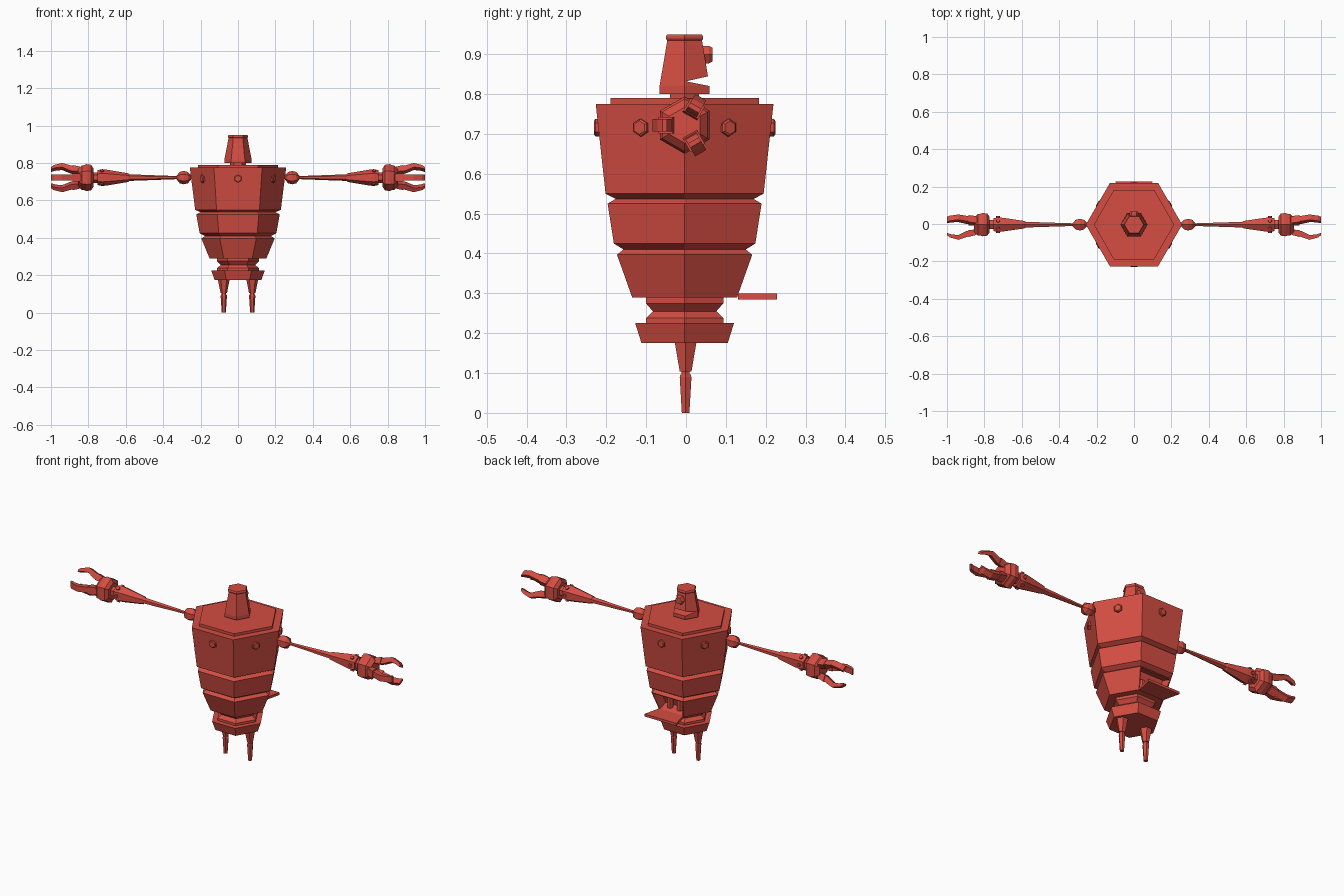
import bpy, bmesh, math
from mathutils import Matrix, Vector

old = bpy.data.objects.get("Cube")
if old:
    bpy.data.objects.remove(old, do_unlink=True)

CY = -0.0035      # body axis in y
ARM_Z = 0.722     # arm axis height

red = bpy.data.materials.new("red_metal")
red.use_nodes = True
red.diffuse_color = (0.66, 0.075, 0.055, 1)
red.node_tree.nodes["Principled BSDF"].inputs["Base Color"].default_value = red.diffuse_color


def finish(name, bm, mirror=False):
    bmesh.ops.recalc_face_normals(bm, faces=bm.faces)
    mesh = bpy.data.meshes.new(name)
    bm.to_mesh(mesh)
    bm.free()
    mesh.materials.append(red)
    ob = bpy.data.objects.new(name, mesh)
    bpy.context.collection.objects.link(ob)
    if mirror:
        ob.modifiers.new("mirror", "MIRROR").use_mirror_merge = False
    return ob


def loft(bm, profile, mat, sides=6):
    """Stack of polygon rings (radius, height) along local z, capped."""
    rings = []
    for r, h in profile:
        ring = []
        for i in range(sides):
            a = math.tau * i / sides
            ring.append(bm.verts.new(mat @ Vector((r * math.cos(a), r * math.sin(a), h))))
        rings.append(ring)
    for lo, hi in zip(rings, rings[1:]):
        for i in range(sides):
            j = (i + 1) % sides
            bm.faces.new((lo[i], lo[j], hi[j], hi[i]))
    bm.faces.new(rings[0][::-1])
    bm.faces.new(rings[-1])


def prism(bm, points, half, mat):
    """Polygon in local xy, extruded along local z by +-half."""
    lo = [bm.verts.new(mat @ Vector((x, y, -half))) for x, y in points]
    hi = [bm.verts.new(mat @ Vector((x, y, half))) for x, y in points]
    bm.faces.new(lo[::-1])
    bm.faces.new(hi)
    n = len(points)
    for i in range(n):
        j = (i + 1) % n
        bm.faces.new((lo[i], lo[j], hi[j], hi[i]))


UPRIGHT = Matrix.Translation((0, CY, 0))
ALONG_X = Matrix.Translation((0, CY, ARM_Z)) @ Matrix.Rotation(math.pi / 2, 4, 'Y')


def part(name, profile, mat=UPRIGHT, mirror=False):
    bm = bmesh.new()
    loft(bm, profile, mat)
    return finish(name, bm, mirror)


# Body: three tapering hexagonal sections with grooves between them
bm = bmesh.new()
loft(bm, [(0.152, 0.29), (0.196, 0.397), (0.177, 0.41), (0.205, 0.425),
          (0.223, 0.525), (0.2, 0.537), (0.229, 0.55), (0.2575, 0.775)], UPRIGHT)
bm.normal_update()
bmesh.ops.recalc_face_normals(bm, faces=bm.faces)
# Open compartment in the back of the lowest section
back = max((f for f in bm.faces if 0.3 < f.calc_center_median().z < 0.39),
           key=lambda f: f.normal.y)
bmesh.ops.inset_region(bm, faces=[back], thickness=0.008)
bmesh.ops.inset_region(bm, faces=[back], thickness=0.002, depth=-0.055)
finish("body", bm)

part("top_plate", [(0.215, 0.77), (0.215, 0.79)])
part("waist", [(0.112, 0.3), (0.112, 0.275), (0.092, 0.255), (0.112, 0.238), (0.112, 0.215)])
part("hip_base", [(0.125, 0.175), (0.143, 0.225)])

# Compartment contents and its lowered door
bm = bmesh.new()
for x in (-0.03, 0.03):
    loft(bm, [(0.017, 0.305), (0.017, 0.37)], Matrix.Translation((x, 0.095, 0)))
finish("compartment_cells", bm)
bm = bmesh.new()
prism(bm, [(-0.076, 0.13), (0.076, 0.13), (0.099, 0.228), (-0.099, 0.228)],
      0.007, Matrix.Translation((0, 0, 0.292)))
finish("compartment_door", bm)

# One bolt in each face of the upper body
bm = bmesh.new()
for i in range(6):
    around = Matrix.Rotation(math.radians(30 + 60 * i), 4, 'Z')
    loft(bm, [(0.022, 0.2), (0.022, 0.224), (0.017, 0.2275)],
         Matrix.Translation((0, CY, 0.716)) @ around @ Matrix.Rotation(math.pi / 2, 4, 'Y'))
finish("body_bolts", bm)

# Head with a wedge-shaped mouth
part("neck", [(0.042, 0.785), (0.042, 0.805)])
head = part("head", [(0.0725, 0.8), (0.0725, 0.82), (0.05, 0.936)])
part("head_cap", [(0.05, 0.934), (0.054, 0.939), (0.054, 0.944), (0.051, 0.949)])
bm = bmesh.new()
prism(bm, [(0.0, 0.832), (0.1, 0.812), (0.1, 0.855)], 0.15,
      Matrix(((0, 0, 1, 0), (1, 0, 0, 0), (0, 1, 0, 0), (0, 0, 0, 1))))
cutter = finish("mouth_cutter", bm)
cutter.hide_render = True
cutter.hide_viewport = True
cutter.display_type = 'WIRE'
cut = head.modifiers.new("mouth", "BOOLEAN")
cut.operation = 'DIFFERENCE'
cut.solver = 'EXACT'
cut.object = cutter

# Eye on the head's mouth side
EYE = Matrix.Translation((0, 0, 0.899)) @ Matrix.Rotation(-math.pi / 2, 4, 'X')
part("eye", [(0.025, 0.03), (0.025, 0.058), (0.02, 0.066)], EYE)

# Legs
LEG = Matrix.Translation((0.076, -0.001, 0))
part("upper_leg", [(0.017, 0.104), (0.032, 0.18)], LEG, True)
part("knee", [(0.012, 0.09), (0.012, 0.108)], LEG, True)
part("lower_leg", [(0.011, 0), (0.017, 0.09), (0.015, 0.096)], LEG, True)

# Arms
part("shoulder", [(0.01, 0.25), (0.03, 0.268), (0.036, 0.29), (0.03, 0.312), (0.01, 0.328)],
     ALONG_X, True)
part("upper_arm", [(0.008, 0.32), (0.018, 0.59)], ALONG_X, True)
part("forearm", [(0.018, 0.58), (0.023, 0.586), (0.042, 0.7), (0.045, 0.725), (0.04, 0.75)],
     ALONG_X, True)
part("wrist", [(0.028, 0.745), (0.028, 0.79)], ALONG_X, True)
part("palm", [(0.048, 0.772), (0.068, 0.785), (0.072, 0.81), (0.066, 0.825),
              (0.066, 0.835), (0.045, 0.855)], ALONG_X, True)

bm = bmesh.new()
for i in range(6):
    around = ALONG_X @ Matrix.Rotation(math.radians(30 + 60 * i), 4, 'Z')
    loft(bm, [(0.01, 0.03), (0.01, 0.045)],
         around @ Matrix.Translation((0, 0, 0.727)) @ Matrix.Rotation(math.pi / 2, 4, 'Y'))
finish("forearm_bolts", bm, True)

# Three hooked claws round each palm, drawn as (reach, radius) outlines
CLAW = [(0.84, 0.025), (0.84, 0.052), (0.895, 0.066), (0.94, 0.081), (0.985, 0.068),
        (1.0, 0.056), (1.0, 0.044), (0.975, 0.052), (0.94, 0.056), (0.895, 0.034)]
bm = bmesh.new()
for degrees in (60, 180, 300):
    a = math.radians(degrees)
    frame = Matrix(((1, 0, 0, 0),
                    (0, math.cos(a), -math.sin(a), CY),
                    (0, math.sin(a), math.cos(a), ARM_Z),
                    (0, 0, 0, 1)))
    prism(bm, CLAW, 0.016, frame)
    prism(bm, [(0.845, 0.025), (0.845, 0.055), (0.885, 0.066), (0.885, 0.03)], 0.021, frame)
finish("claws", bm, True)
